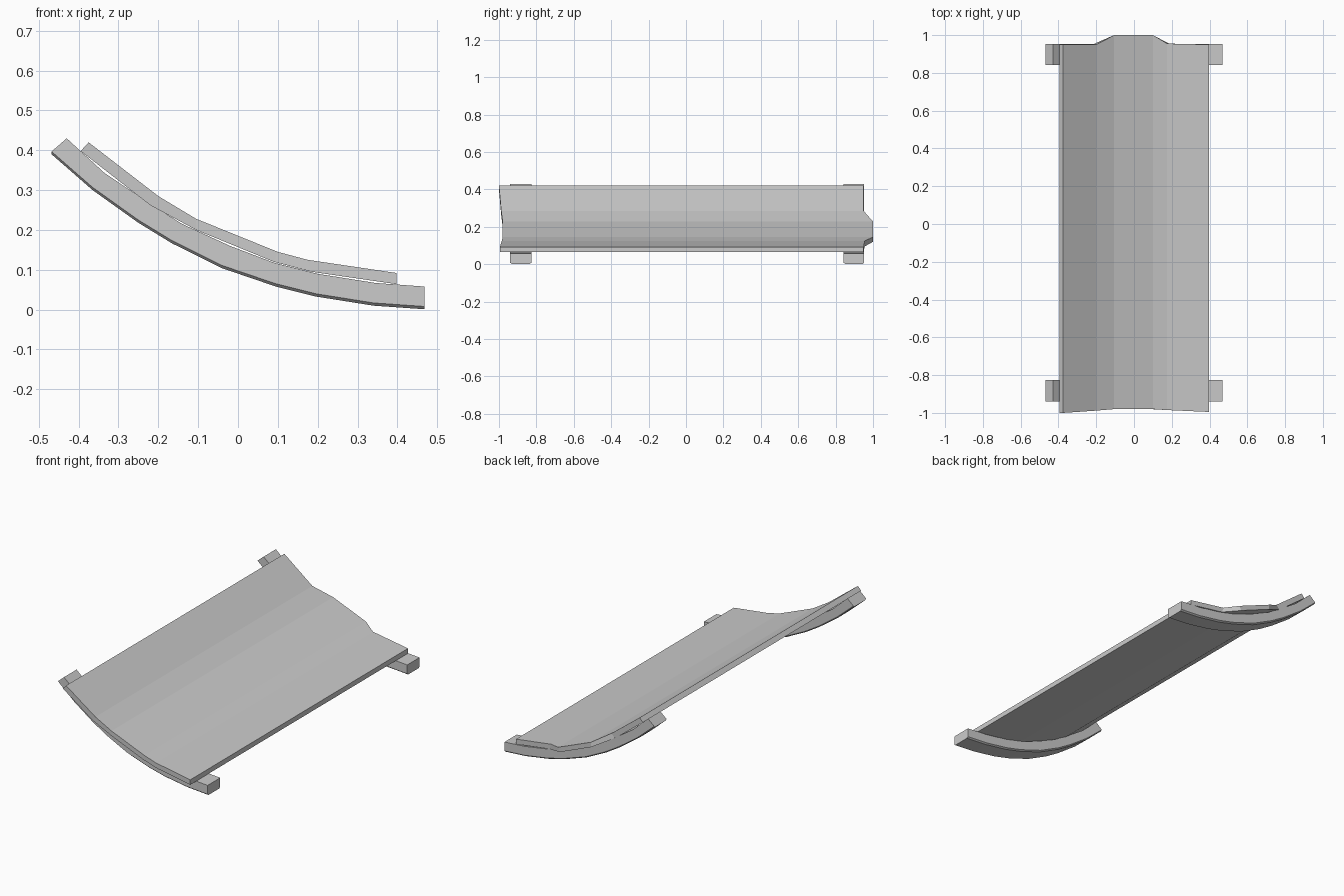
import bpy
import bmesh

cube = bpy.data.objects.get("Cube")
if cube:
    bpy.data.objects.remove(cube, do_unlink=True)

grey = bpy.data.materials.new("light_grey")
grey.use_nodes = True
colour = (0.6, 0.6, 0.6, 1)
grey.diffuse_color = colour
grey.node_tree.nodes["Principled BSDF"].inputs["Base Color"].default_value = colour


def loft(name, rings):
    """Join matching cross-sections into a closed, flat-shaded solid."""
    bm = bmesh.new()
    loops = [[bm.verts.new(p) for p in ring] for ring in rings]
    for a, b in zip(loops, loops[1:]):
        for i in range(len(a)):
            j = (i + 1) % len(a)
            bm.faces.new((a[i], a[j], b[j], b[i]))
    bm.faces.new(loops[0])
    bm.faces.new(loops[-1])
    bmesh.ops.recalc_face_normals(bm, faces=bm.faces)
    mesh = bpy.data.meshes.new(name)
    bm.to_mesh(mesh)
    bm.free()
    mesh.materials.append(grey)
    obj = bpy.data.objects.new(name, mesh)
    bpy.context.collection.objects.link(obj)
    return obj


# Curved panel: top and underside points, with front and back ends per station
panel_top = [(-.375, .42), (-.2, .285), (-.105, .228), (.1, .145), (.175, .125), (.398, .092)]
panel_low = [(-.395, .398), (-.22, .262), (-.105, .2), (.09, .12), (.185, .095), (.398, .064)]
panel_ends = [(-1, .95), (-.988, .95), (-.98, 1), (-.98, 1), (-.985, .955), (-.995, .95)]
loft("curved_panel", [
    [(xt, f, zt), (xt, b, zt), (xl, b, zl), (xl, f, zl)]
    for (xt, zt), (xl, zl), (f, b) in zip(panel_top, panel_low, panel_ends)])

# Curved support beams with a small chamfer along the underside
beam_top = [(-.43, .43), (-.335, .343), (-.215, .262), (-.14, .215), (-.02, .16),
            (.09, .118), (.2, .09), (.345, .067), (.468, .058)]
beam_low = [(-.468, .397), (-.365, .307), (-.25, .225), (-.165, .173), (-.04, .111),
            (.095, .065), (.195, .04), (.34, .017), (.468, .008)]
drop, inset = .007, .008
for name, y0, y1 in (("front_beam", -.94, -.827), ("back_beam", .843, .953)):
    loft(name, [
        [(xt, y0, zt), (xt, y1, zt), (xl, y1, zl),
         (xl, y1 - inset, zl - drop), (xl, y0 + inset, zl - drop), (xl, y0, zl)]
        for (xt, zt), (xl, zl) in zip(beam_top, beam_low)])
